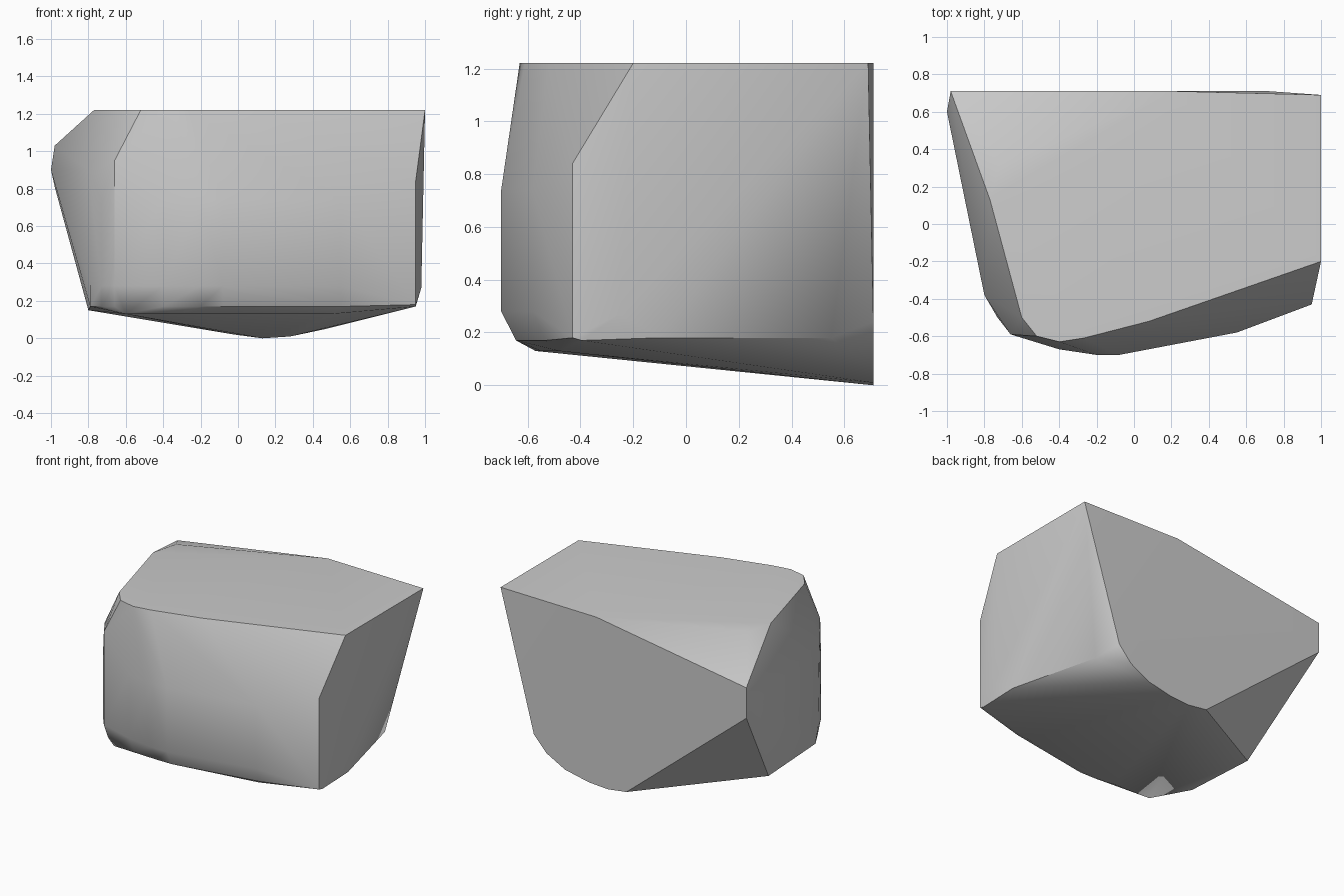
import bpy
import bmesh
import math

cube = bpy.data.objects.get("Cube")
if cube:
    bpy.data.objects.remove(cube, do_unlink=True)


def level(outline, z):
    """Place a plan outline at one height."""
    return [(x, y, z) for x, y in outline]


def upright(outline, y):
    """Place an elevation outline at one depth."""
    return [(x, y, z) for x, z in outline]


def make_material(name, color):
    material = bpy.data.materials.new(name)
    material.use_nodes = True
    material.diffuse_color = color
    shader = next(n for n in material.node_tree.nodes if n.type == "BSDF_PRINCIPLED")
    shader.inputs["Base Color"].default_value = color
    return material


def make_hull(name, points, material):
    """Wrap a faceted convex shell round the outlines."""
    bm = bmesh.new()
    for point in points:
        bm.verts.new(point)
    hull = bmesh.ops.convex_hull(bm, input=bm.verts[:])
    unused = set(hull["geom_interior"]) | set(hull["geom_unused"])
    loose = [v for v in unused if isinstance(v, bmesh.types.BMVert)]
    bmesh.ops.delete(bm, geom=loose, context="VERTS")
    bmesh.ops.dissolve_limit(bm, angle_limit=math.radians(1),
                             verts=bm.verts[:], edges=bm.edges[:])
    bmesh.ops.recalc_face_normals(bm, faces=bm.faces[:])
    mesh = bpy.data.meshes.new(name)
    bm.to_mesh(mesh)
    bm.free()
    mesh.materials.append(material)
    obj = bpy.data.objects.new(name, mesh)
    bpy.context.collection.objects.link(obj)
    return obj


# Flat top, cut off at an angle along the front and right
top_rim = [(1, .69), (1, -.2), (.08, -.52), (-.27, -.61), (-.4, -.63),
           (-.52, -.6), (-.6, -.5), (-.77, .13), (-.72, .32), (.22, .71)]

# Flat back with a rounded lower corner
back_rim = [(-.98, 1.03), (-.98, .81), (-.02, .02), (.13, 0), (.28, .01),
            (.47, .05), (.62, .13), (.72, .24)]

# Bowed front wall, nearly upright
front_bow = [(-.79, -.38), (-.73, -.5), (-.66, -.59), (-.4, -.67),
             (-.2, -.7), (-.08, -.7), (.55, -.58), (.95, -.43)]
front_foot = [(x, y * .92) for x, y in front_bow]

# Sloping underside edge
under_rim = [(-.6, -.56), (-.3, -.57), (0, -.55), (.5, -.48)]

# Corners of the two side walls
side_corners = [(.95, -.43, .84), (.95, -.43, .18), (.95, -.1, .18),
                (.98, -.25, .27), (.79, .55, .18), (-1, .6, .9),
                (-.8, .2, .15), (-.79, -.3, .17), (-.8, -.38, .9),
                (-.66, -.59, .95)]

points = (level(top_rim, 1.22) + upright(back_rim, .71)
          + level(front_bow, .28) + level(front_bow, .74)
          + level(front_foot, .17) + level(under_rim, .13) + side_corners)

stone_gray = make_material("stone_gray", (.6, .6, .6, 1))
block = make_hull("stone_block", points, stone_gray)

# Soft shading that keeps the main edges crisp
bpy.ops.object.select_all(action="DESELECT")
block.select_set(True)
bpy.context.view_layer.objects.active = block
bpy.ops.object.shade_smooth_by_angle(angle=math.radians(30))
